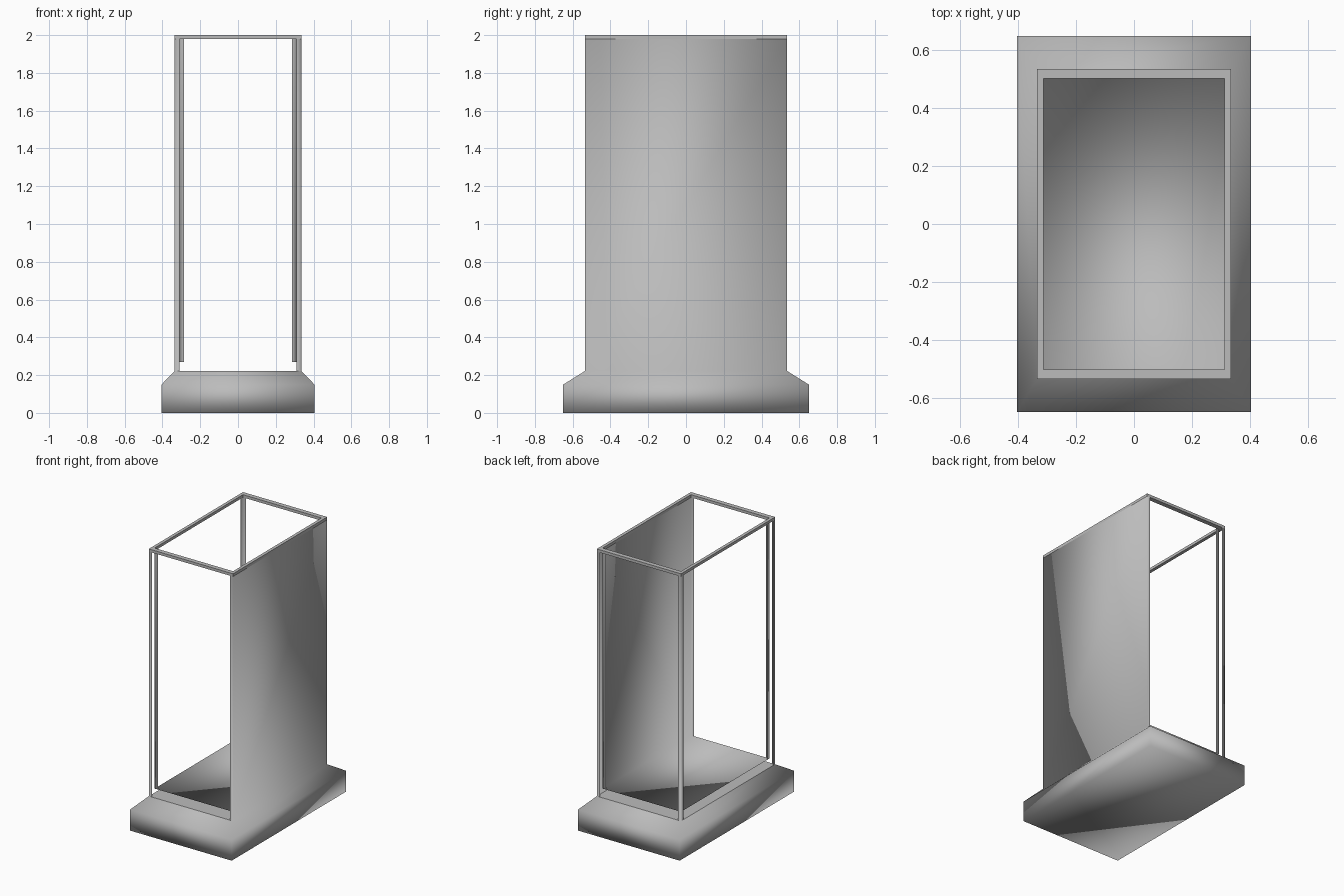
import bpy
import bmesh
from mathutils import Vector

cube = bpy.data.objects.get("Cube")
if cube:
    bpy.data.objects.remove(cube)

grey = bpy.data.materials.new("plain_grey")
grey.use_nodes = True
grey.diffuse_color = (0.5, 0.5, 0.5, 1)
grey.node_tree.nodes["Principled BSDF"].inputs["Base Color"].default_value = (0.5, 0.5, 0.5, 1)

HX, HY = 0.335, 0.535        # half size of the casing
IX, IY = 0.312, 0.502        # half size of the lining
LEDGE, FLOOR, RAIL, TOP = 0.222, 0.27, 1.98, 2.0
STRIP = 0.026                # width of the corner strips


def add_face(bm, points, facing):
    """One face, turned towards the given direction."""
    face = bm.faces.new([bm.verts.new(p) for p in points])
    face.normal_update()
    if face.normal.dot(Vector(facing)) < 0:
        face.normal_flip()


def rect(hx, hy, z):
    return [(-hx, -hy, z), (hx, -hy, z), (hx, hy, z), (-hx, hy, z)]


def add_band(bm, low, high, sign=1):
    """Four sides between two rectangles, facing out or in."""
    for i in range(4):
        j = (i + 1) % 4
        out = (Vector(low[i]) + Vector(low[j])) * sign
        out.z = 0
        if low[0][2] == high[0][2]:
            out = Vector((0, 0, sign))
        add_face(bm, [low[i], low[j], high[j], high[i]], out)


def add_walls(bm, hx, hy, z0, z1, sign):
    """Solid wall on +x; corner strips around the open sides."""
    add_face(bm, [(hx, -hy, z0), (hx, hy, z0), (hx, hy, z1), (hx, -hy, z1)], (sign, 0, 0))
    for sy in (-1, 1):
        y, y2 = sy * hy, sy * (hy - STRIP)
        for sx in (-1, 1):
            x, x2 = sx * hx, sx * (hx - STRIP)
            add_face(bm, [(x, y, z0), (x2, y, z0), (x2, y, z1), (x, y, z1)], (0, sy * sign, 0))
        add_face(bm, [(-hx, y, z0), (-hx, y2, z0), (-hx, y2, z1), (-hx, y, z1)], (-sign, 0, 0))


def finish(bm, name, smooth):
    bmesh.ops.remove_doubles(bm, verts=bm.verts, dist=0.0005)
    for face in bm.faces:
        face.smooth = smooth
    mesh = bpy.data.meshes.new(name)
    bm.to_mesh(mesh)
    bm.free()
    mesh.materials.append(grey)
    obj = bpy.data.objects.new(name, mesh)
    bpy.context.collection.objects.link(obj)


# Plinth with sloped shoulders, running up into the casing walls
bm = bmesh.new()
bottom, edge, shoulder = rect(0.405, 0.65, 0), rect(0.405, 0.65, 0.15), rect(HX, HY, LEDGE)
add_face(bm, bottom, (0, 0, -1))
add_band(bm, bottom, edge)
add_band(bm, edge, shoulder)
add_walls(bm, HX, HY, LEDGE, RAIL, 1)
finish(bm, "plinth_and_casing", True)

# Flat top of the plinth
bm = bmesh.new()
add_face(bm, shoulder, (0, 0, 1))
finish(bm, "plinth_top", False)

# Inner lining with its raised floor sheet
bm = bmesh.new()
add_face(bm, rect(IX, IY, FLOOR), (0, 0, 1))
add_walls(bm, IX, IY, FLOOR, RAIL, -1)
finish(bm, "lining_and_floor", True)

# Square rail around the open top
bm = bmesh.new()
add_band(bm, rect(HX, HY, RAIL), rect(HX, HY, TOP))
add_band(bm, rect(IX, IY, RAIL), rect(IX, IY, TOP), -1)
add_band(bm, rect(HX, HY, TOP), rect(IX, IY, TOP))
add_band(bm, rect(HX, HY, RAIL), rect(IX, IY, RAIL), -1)
finish(bm, "top_rail", False)
